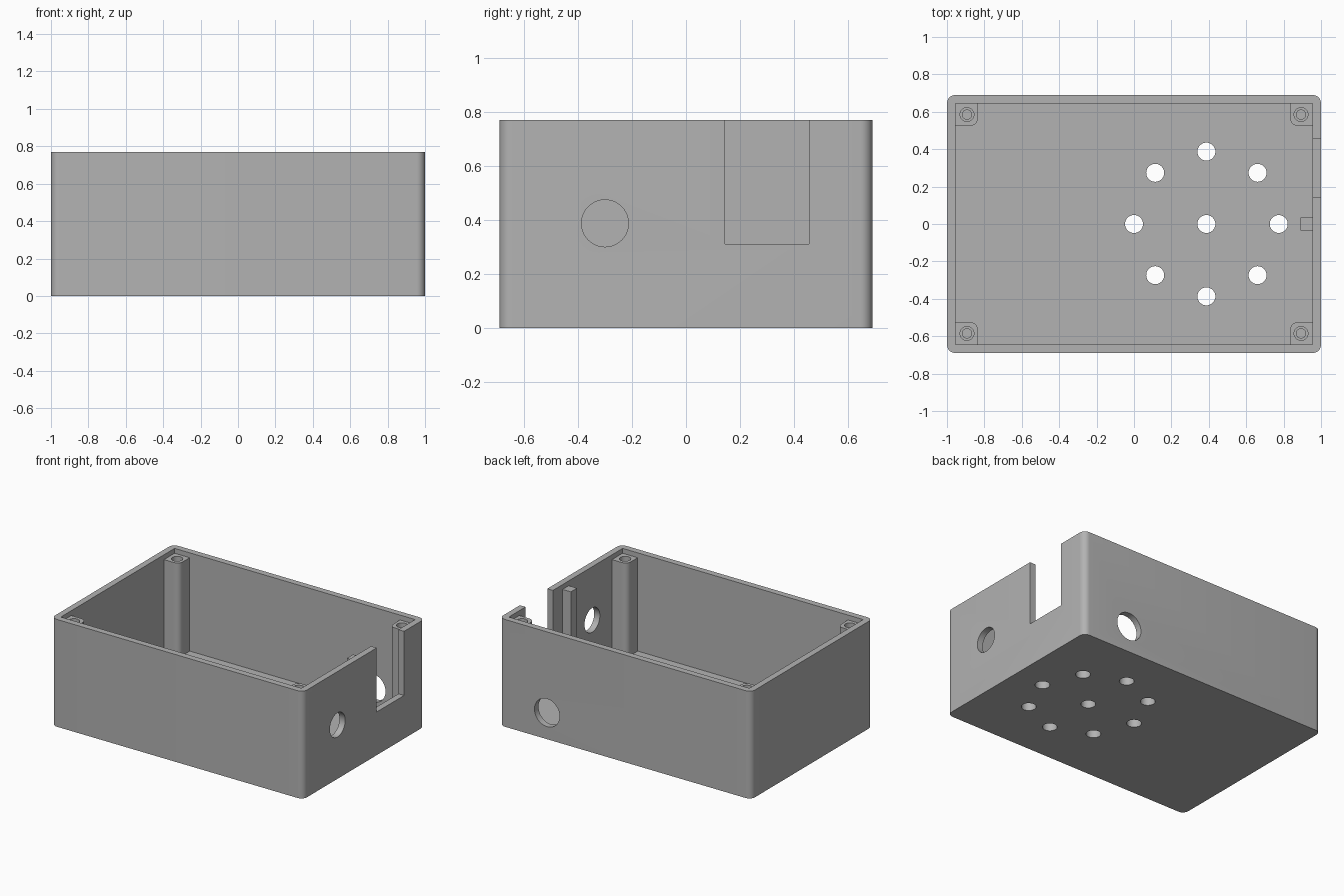
import bpy
import bmesh
from math import sin, cos, pi, radians
from mathutils import Matrix

cube = bpy.data.objects.get("Cube")
if cube:
    bpy.data.objects.remove(cube, do_unlink=True)

# Main dimensions
HX, HY, H = 1.0, 0.69, 0.77
WALL, FLOOR, CORNER = 0.045, 0.065, 0.045
POST_TOP, POST = 0.735, 0.12

grey = bpy.data.materials.new("plain grey")
grey.use_nodes = True
grey.diffuse_color = (0.45, 0.45, 0.45, 1)
grey.node_tree.nodes["Principled BSDF"].inputs["Base Color"].default_value = (0.45, 0.45, 0.45, 1)


def make(name, bm):
    bmesh.ops.recalc_face_normals(bm, faces=bm.faces)
    mesh = bpy.data.meshes.new(name)
    bm.to_mesh(mesh)
    bm.free()
    mesh.materials.append(grey)
    ob = bpy.data.objects.new(name, mesh)
    bpy.context.collection.objects.link(ob)
    return ob


def block(name, x0, x1, y0, y1, z0, z1, radius=0, rounded=lambda x, y: True):
    """Box whose chosen vertical edges are rounded."""
    bm = bmesh.new()
    bmesh.ops.create_cube(bm, size=1)
    for v in bm.verts:
        v.co.x = x1 if v.co.x > 0 else x0
        v.co.y = y1 if v.co.y > 0 else y0
        v.co.z = z1 if v.co.z > 0 else z0
    if radius:
        edges = [e for e in bm.edges
                 if abs(e.verts[0].co.z - e.verts[1].co.z) > 0.001
                 and rounded(e.verts[0].co.x, e.verts[0].co.y)]
        bmesh.ops.bevel(bm, geom=edges, offset=radius, segments=8, profile=0.5, affect='EDGES')
    return make(name, bm)


def drill(x, y, z, radius, depth, axis='Z'):
    """Round cutter centred on a point."""
    bm = bmesh.new()
    turn = {'X': Matrix.Rotation(pi / 2, 4, 'Y'),
            'Y': Matrix.Rotation(pi / 2, 4, 'X'),
            'Z': Matrix.Identity(4)}[axis]
    bmesh.ops.create_cone(bm, cap_ends=True, segments=40, radius1=radius, radius2=radius,
                          depth=depth, matrix=Matrix.Translation((x, y, z)) @ turn)
    return make("cutter", bm)


def cut(ob, cutters):
    bpy.context.view_layer.objects.active = ob
    for c in cutters:
        c.hide_render = True
        mod = ob.modifiers.new("cut", 'BOOLEAN')
        mod.operation = 'DIFFERENCE'
        mod.solver = 'EXACT'
        mod.object = c
        bpy.ops.object.modifier_apply(modifier=mod.name)
        bpy.data.objects.remove(c, do_unlink=True)


def smooth(ob):
    bpy.ops.object.select_all(action='DESELECT')
    ob.select_set(True)
    bpy.context.view_layer.objects.active = ob
    bpy.ops.object.shade_smooth_by_angle(angle=radians(30))


# Open box with its cavity, wall slot and cable holes
box = block("enclosure", -HX, HX, -HY, HY, 0, H, CORNER)
cutters = [
    block("cutter", -HX + WALL, HX - WALL, -HY + WALL, HY - WALL, FLOOR, 1),
    block("cutter", HX - 0.08, HX + 0.1, 0.145, 0.455, 0.31, 1),
    drill(HX, -0.3, 0.387, 0.087, 0.2, 'X'),
    drill(0.62, HY, 0.19, 0.1, 0.2, 'Y'),
]

# Ring of floor vents around a central one
RING = 0.387
cutters.append(drill(RING, 0, 0, 0.048, 0.3))
for i in range(8):
    a = i * pi / 4
    cutters.append(drill(RING + RING * cos(a), RING * sin(a), 0, 0.048, 0.3))
cut(box, cutters)
smooth(box)

# Corner screw posts with stepped blind bores
SINK = 0.01
for sx, side in ((-1, "right"), (1, "left")):
    for sy, end in ((-1, "front"), (1, "back")):
        xs = sorted((sx * (HX - WALL + SINK), sx * (HX - WALL - POST)))
        ys = sorted((sy * (HY - WALL + SINK), sy * (HY - WALL - POST)))
        post = block(f"{end}_{side}_screw_post", *xs, *ys, FLOOR - SINK, POST_TOP, 0.04,
                     lambda x, y: abs(x) < HX - 0.1 and abs(y) < HY - 0.1)
        px, py = sx * 0.893, sy * 0.585
        cut(post, [drill(px, py, POST_TOP, 0.037, 0.1),
                   drill(px, py, POST_TOP, 0.025, 0.6)])
        smooth(post)

# Upright rib on the slotted wall
block("wall_rib", 0.89, HX - WALL + SINK, -0.035, 0.035, FLOOR - SINK, POST_TOP)
